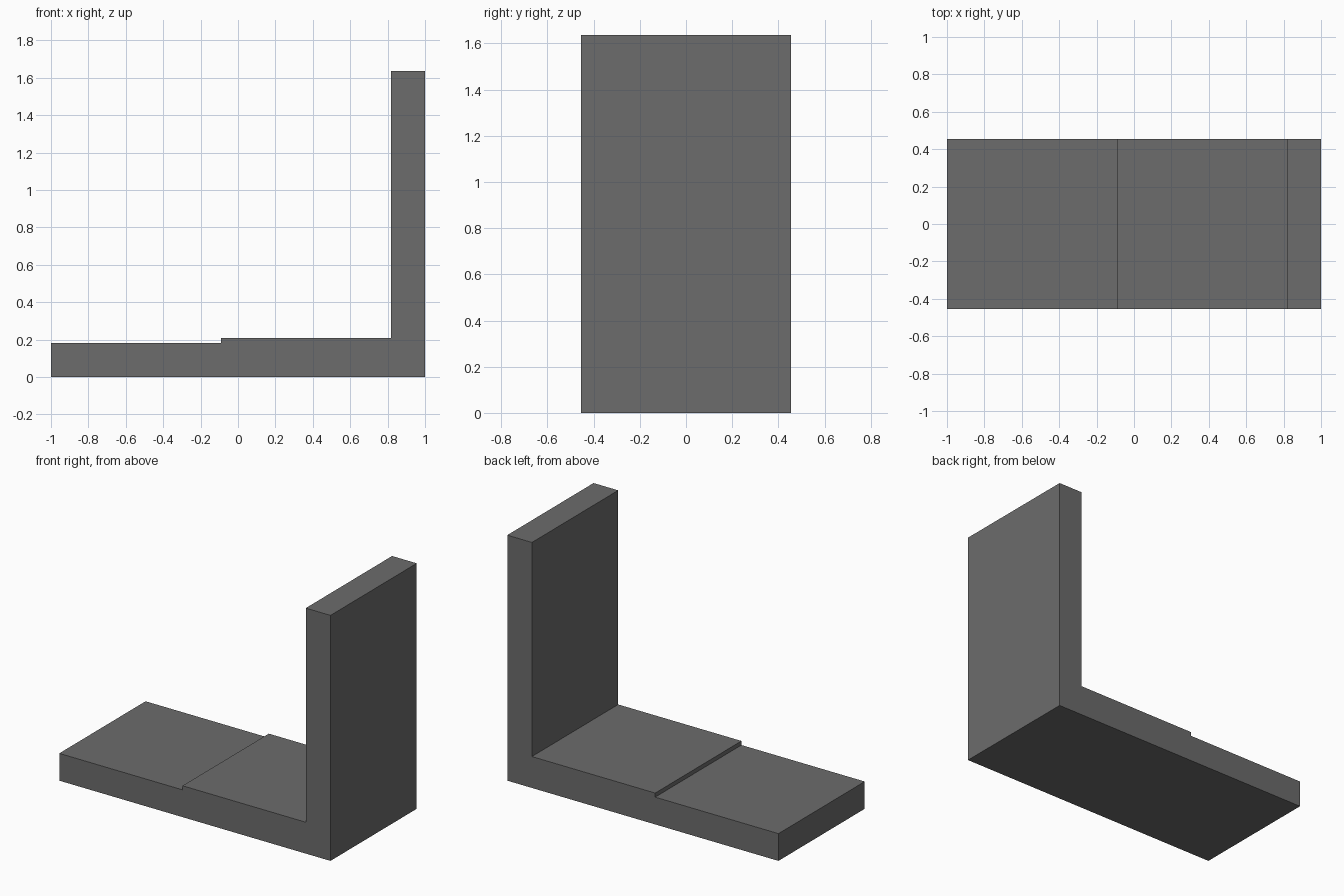
import bpy
import bmesh

cube = bpy.data.objects.get("Cube")
if cube:
    bpy.data.objects.remove(cube, do_unlink=True)

# Single dark grey finish
grey = bpy.data.materials.new("dark grey")
grey.use_nodes = True
colour = (0.15, 0.15, 0.15, 1)
grey.diffuse_color = colour
grey.node_tree.nodes["Principled BSDF"].inputs["Base Color"].default_value = colour

# Main dimensions
left, right = -1.0, 1.0
half_depth = 0.4545
step_x, wall_x = -0.0909, 0.8182
low_top, high_top, wall_top = 0.1818, 0.2091, 1.6364

# Side outline: thin base, raised step, upright wall
profile = [
    (left, 0), (right, 0), (right, wall_top), (wall_x, wall_top),
    (wall_x, high_top), (step_x, high_top), (step_x, low_top), (left, low_top),
]

# Extrude the outline through the depth
bm = bmesh.new()
outline = bm.faces.new([bm.verts.new((x, -half_depth, z)) for x, z in profile])
extruded = bmesh.ops.extrude_face_region(bm, geom=[outline])["geom"]
new_verts = [v for v in extruded if isinstance(v, bmesh.types.BMVert)]
bmesh.ops.translate(bm, verts=new_verts, vec=(0, 2 * half_depth, 0))
bmesh.ops.recalc_face_normals(bm, faces=bm.faces[:])

mesh = bpy.data.meshes.new("stepped_bracket")
bm.to_mesh(mesh)
bm.free()
mesh.materials.append(grey)
bracket = bpy.data.objects.new("stepped_bracket", mesh)
bpy.context.collection.objects.link(bracket)
